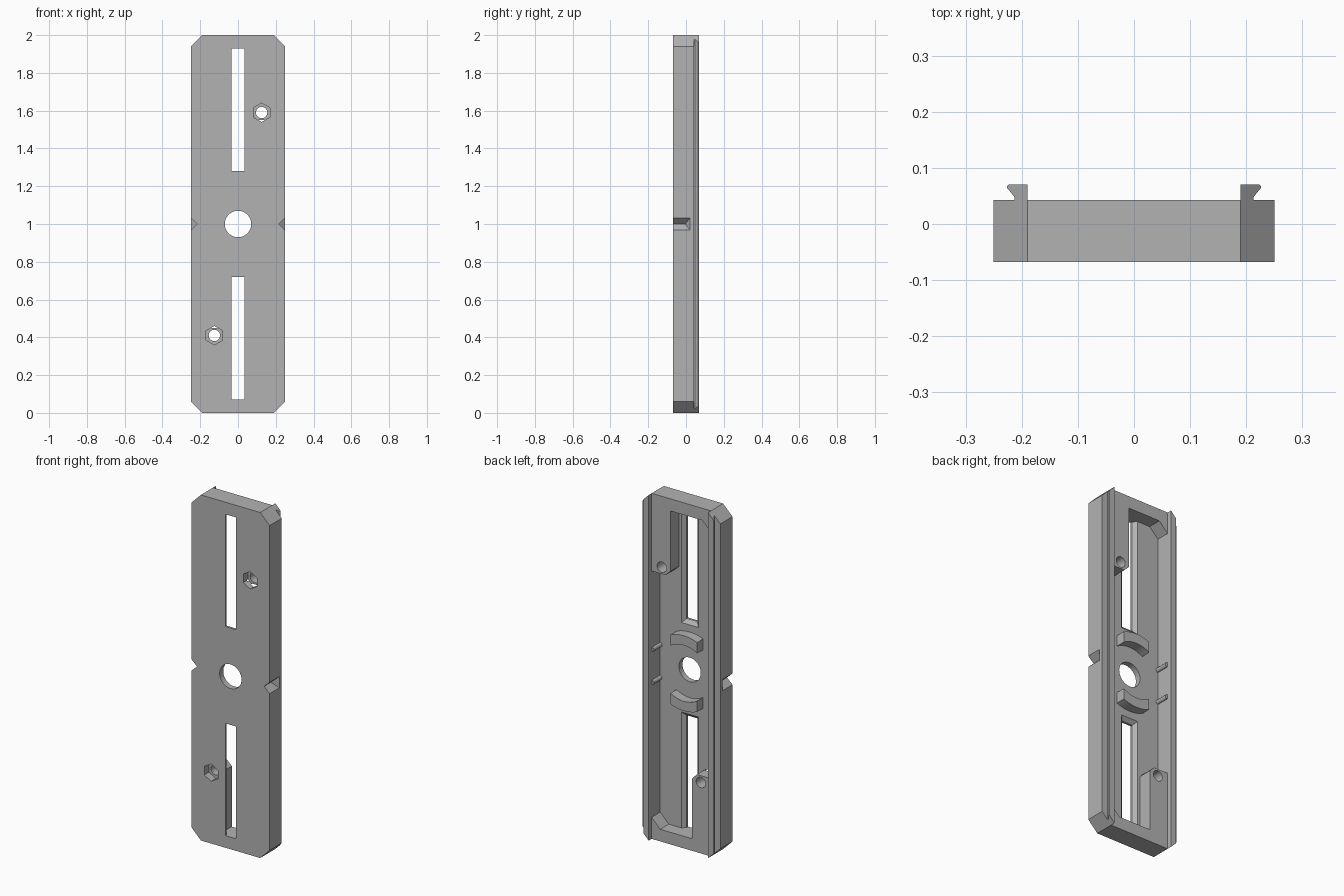
import bpy, bmesh
from math import cos, sin, pi, sqrt

if "Cube" in bpy.data.objects:
    bpy.data.objects.remove(bpy.data.objects["Cube"])

FRONT, FLOOR, BACK, RAIL_TOP = -0.068, -0.035, 0.043, 0.07
OUT = 0.2  # overshoot for cutters

grey = bpy.data.materials.new("mid grey")
grey.use_nodes = True
grey.diffuse_color = (0.45, 0.45, 0.45, 1)
grey.node_tree.nodes["Principled BSDF"].inputs["Base Color"].default_value = (0.45, 0.45, 0.45, 1)


def loft(name, ring_a, ring_b):
    """Closed solid between two rings of 3D points."""
    bm = bmesh.new()
    a = [bm.verts.new(p) for p in ring_a]
    b = [bm.verts.new(p) for p in ring_b]
    bm.faces.new(a)
    bm.faces.new(b[::-1])
    for i in range(len(a)):
        j = (i + 1) % len(a)
        bm.faces.new((a[j], a[i], b[i], b[j]))
    bmesh.ops.recalc_face_normals(bm, faces=bm.faces)
    mesh = bpy.data.meshes.new(name)
    bm.to_mesh(mesh)
    bm.free()
    mesh.materials.append(grey)
    obj = bpy.data.objects.new(name, mesh)
    bpy.context.collection.objects.link(obj)
    return obj


def prism(name, outline, y0, y1, outline_end=None):
    """Outline in (x, z), run from y0 to y1."""
    end = outline_end or outline
    return loft(name, [(x, y0, z) for x, z in outline], [(x, y1, z) for x, z in end])


def rect(x0, x1, z0, z1):
    return [(x0, z0), (x1, z0), (x1, z1), (x0, z1)]


def circle(cx, cz, r, n):
    return [(cx + r * sin(2 * pi * i / n), cz + r * cos(2 * pi * i / n)) for i in range(n)]


def activate(obj):
    bpy.ops.object.select_all(action='DESELECT')
    obj.select_set(True)
    bpy.context.view_layer.objects.active = obj


def cut(target, cutter):
    mod = target.modifiers.new("cut", 'BOOLEAN')
    mod.operation = 'DIFFERENCE'
    mod.solver = 'EXACT'
    mod.object = cutter
    activate(target)
    bpy.ops.object.modifier_apply(modifier=mod.name)
    bpy.data.objects.remove(cutter)


# Plate with clipped corners
w, c = 0.25, 0.06
octagon = [(w, c), (w, 2 - c), (w - c, 2), (c - w, 2), (-w, 2 - c), (-w, c), (c - w, 0), (w - c, 0)]
plate = prism("plate", octagon, FRONT, RAIL_TOP)

# Lower the back between and outside the two dovetail rails
cut(plate, prism("rail_gap", rect(-0.19, 0.19, -OUT, 2 + OUT), BACK, OUT))
for s in (1, -1):
    groove = [(0.213, BACK), (0.213, 0.048), (0.226, 0.064), (0.226, 0.068), (0.223, 0.071),
              (0.223, OUT), (0.4, OUT), (0.4, BACK)]
    cut(plate, loft("groove", [(s * x, y, -OUT) for x, y in groove],
                    [(s * x, y, 2 + OUT) for x, y in groove]))

# Back pocket, its outline leaving a nut boss at two opposite corners
half = [(0.19, -0.875), (0.19, 0.55), (0.10, 0.55), (0.07, 0.58), (0.07, 0.93), (-0.135, 0.93)]
outline = half + [(-x, -z) for x, z in half]
cut(plate, prism("pocket", [(x, 1 + z) for x, z in outline], FLOOR, OUT))

# Slots with bevelled back edges, nut recesses, bolt holes and side notches
for s in (1, -1):
    def turned(pts):
        return [(s * x, 1 + s * z) for x, z in pts]
    cut(plate, prism("slot", turned(rect(-0.034, 0.034, 0.28, 0.93)), -OUT, 0))
    cut(plate, prism("slot_bevel", turned(rect(-0.034, 0.034, 0.28, 0.93)), FLOOR - 0.02,
                     FLOOR + 0.001, turned(rect(-0.055, 0.055, 0.258, 0.93))))
    cut(plate, prism("bolt_hole", turned(circle(0.125, 0.59, 0.03, 32)), -OUT, OUT))
    cut(plate, prism("nut_recess", turned(circle(0.125, 0.59, 0.05, 6)), -OUT, -0.025))
    cut(plate, loft("notch",
                    [(s * 0.215, -OUT, 1), (s * 0.26, -OUT, 1.042), (s * 0.26, -OUT, 0.958)],
                    [(s * 0.215, -0.005, 1), (s * 0.26, 0.03, 1.042), (s * 0.26, 0.03, 0.958)]))

# Centre hole
cut(plate, prism("centre_hole", circle(0, 1, 0.07, 48), -OUT, OUT))
solids = [plate]

# Curved stops above and below the centre hole, and small ribs on the pocket walls
xs = [-0.085 + 0.17 * i / 10 for i in range(11)]
for s, side in ((1, "upper"), (-1, "lower")):
    arc = [(x, 1 + s * sqrt(0.162 ** 2 - x * x)) for x in xs]
    arc += [(x, 1 + s * sqrt(0.218 ** 2 - x * x)) for x in reversed(xs)]
    solids.append(prism(side + "_stop", arc, FLOOR - 0.005, 0.02))
    for t, hand in ((1, "left"), (-1, "right")):
        rib = circle(t * 0.19, 1 + s * 0.095, 0.013, 16)
        solids.append(prism(f"{side}_{hand}_rib", rib, FLOOR - 0.005, BACK - 0.003))

for obj in solids:
    activate(obj)
    bpy.ops.object.shade_smooth_by_angle(angle=pi / 6)
